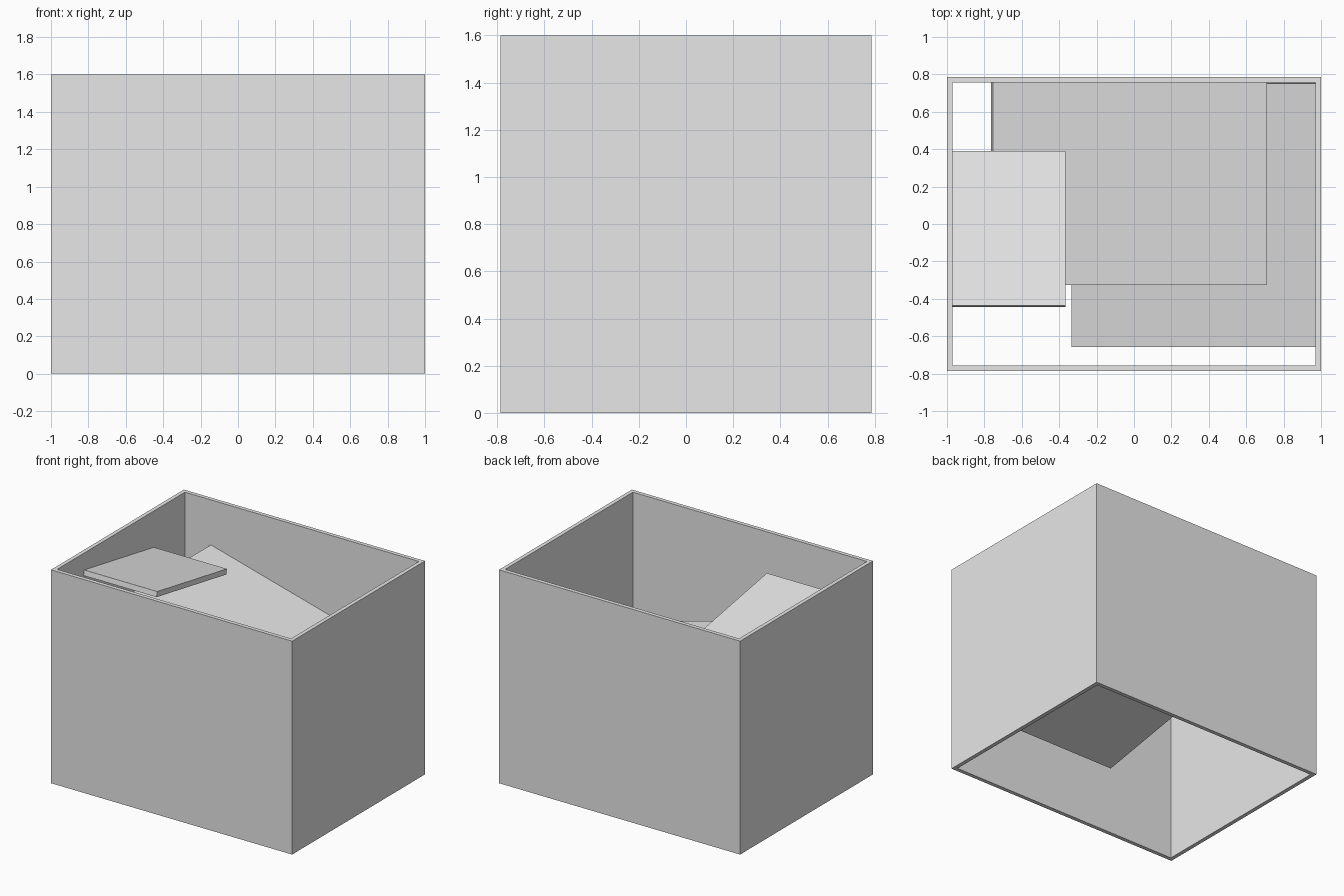
import bpy
from math import radians, sin, cos
from mathutils import Matrix, Vector

cube = bpy.data.objects.get("Cube")
if cube:
    bpy.data.objects.remove(cube, do_unlink=True)

GREY = (0.8, 0.8, 0.8, 1.0)
grey = bpy.data.materials.new("plain_grey")
grey.use_nodes = True
grey.diffuse_color = GREY
grey.node_tree.nodes["Principled BSDF"].inputs["Base Color"].default_value = GREY

HALF_X, HALF_Y, HEIGHT, WALL = 1.0, 0.787, 1.6, 0.03
THICK = 0.04


def add_mesh(name, verts, faces):
    mesh = bpy.data.meshes.new(name)
    mesh.from_pydata(verts, [], faces)
    mesh.materials.append(grey)
    obj = bpy.data.objects.new(name, mesh)
    bpy.context.collection.objects.link(obj)
    return obj


def rectangle(hx, hy, z):
    return [(-hx, -hy, z), (hx, -hy, z), (hx, hy, z), (-hx, hy, z)]


def add_shelf(name, x, y, z, axis, angle):
    """Tilted plate; x and y are the extents of its top face, z its mid height."""
    a = radians(angle)
    sx, sy = x[1] - x[0], y[1] - y[0]
    if axis == 'X':
        sy /= cos(a)
    else:
        sx /= cos(a)
    place = Matrix.Translation(((x[0] + x[1]) / 2, (y[0] + y[1]) / 2, z))
    place = place @ Matrix.Rotation(a, 4, axis)
    corners = rectangle(sx / 2, sy / 2, -THICK) + rectangle(sx / 2, sy / 2, 0)
    verts = [place @ Vector(c) for c in corners]
    sides = [(i, (i + 1) % 4, (i + 1) % 4 + 4, i + 4) for i in range(4)]
    return add_mesh(name, verts, [(3, 2, 1, 0), (4, 5, 6, 7)] + sides)


# Square tube of four walls, open at the top and bottom
loops = []
for inset in (0, WALL):
    for z in (0, HEIGHT):
        loops += rectangle(HALF_X - inset, HALF_Y - inset, z)
faces = []
for i in range(4):
    j = (i + 1) % 4
    faces += [(i, j, j + 4, i + 4),              # outside
              (j + 8, i + 8, i + 12, j + 12),    # inside
              (i + 4, j + 4, j + 12, i + 12),    # top rim
              (j, i, i + 8, j + 8)]              # bottom rim
add_mesh("box_walls", loops, faces)

# Three sloping shelves inside, from the top down
inner = HALF_X - WALL
add_shelf("upper_shelf", (-inner, -0.365), (-0.437, 0.39), 1.4, 'X', -10)
add_shelf("middle_shelf", (-0.755, 0.71), (-0.325, HALF_Y - WALL), 1.066, 'Y', 15)
add_shelf("lower_shelf", (-0.335, inner), (-0.658, 0.75), 0.6, 'X', 10)
